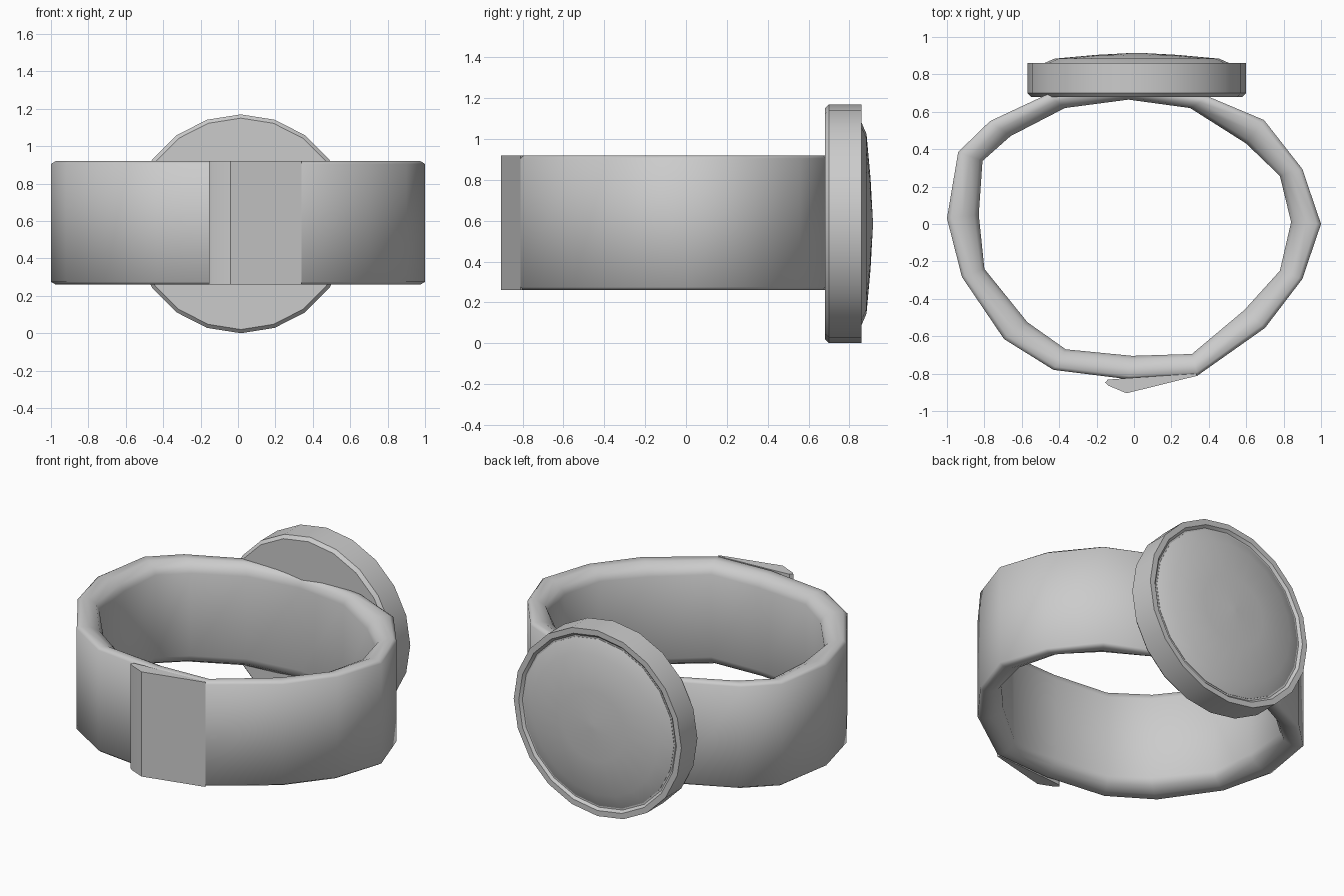
import bpy
from math import sin, cos, pi, radians

if "Cube" in bpy.data.objects:
    bpy.data.objects.remove(bpy.data.objects["Cube"])


def make(name, verts, faces, angle):
    mesh = bpy.data.meshes.new(name)
    mesh.from_pydata(verts, [], faces)
    ob = bpy.data.objects.new(name, mesh)
    bpy.context.collection.objects.link(ob)
    bpy.ops.object.select_all(action='DESELECT')
    ob.select_set(True)
    bpy.context.view_layer.objects.active = ob
    bpy.ops.object.mode_set(mode='EDIT')
    bpy.ops.mesh.select_all(action='SELECT')
    bpy.ops.mesh.normals_make_consistent(inside=False)
    bpy.ops.object.mode_set(mode='OBJECT')
    bpy.ops.object.shade_smooth_by_angle(angle=radians(angle))
    return ob


Z0, Z1 = 0.26, 0.92

# Strap: outer and inner outline pairs, swept with a rounded cross-section
outline = [
    (1.0, 0, .84, .01), (.90, .294, .78, .257), (.695, .556, .60, .43),
    (.40, .68, .30, .62), (-.03, .73, -.03, .665), (-.46, .695, -.37, .62),
    (-.77, .55, -.66, .47), (-.94, .385, -.81, .337), (-1.0, .03, -.83, .05),
    (-.92, -.283, -.80, -.24), (-.695, -.615, -.57, -.525),
    (-.43, -.78, -.365, -.67), (-.03, -.83, -.01, -.705),
    (.34, -.81, .31, -.695), (.70, -.556, .59, -.46), (.90, -.294, .78, -.25)]
# (fraction from outer to inner, drop from the rim)
half = [(0, .015), (.15, 0), (.5, .005), (.85, .03), (1, .07)]
section = [(t, Z1 - d) for t, d in half] + [(t, Z0 + d) for t, d in reversed(half)]
n, m = len(outline), len(section)
verts = [(ox + (ix - ox) * t, oy + (iy - oy) * t, z)
         for ox, oy, ix, iy in outline for t, z in section]
faces = [(i * m + j, i * m + (j + 1) % m,
          (i + 1) % n * m + (j + 1) % m, (i + 1) % n * m + j)
         for i in range(n) for j in range(m)]
make("strap", verts, faces, 60)

# Overlapping strap end at the front
flap = [(.34, -.811), (-.04, -.905), (-.135, -.865), (-.155, -.848),
        (-.14, -.832), (-.05, -.825), (.33, -.80)]
k = len(flap)
verts = [(x, y, z) for z in (Z0, Z1) for x, y in flap]
faces = [tuple(range(k)), tuple(range(k, 2 * k))]
faces += [(i, (i + 1) % k, k + (i + 1) % k, k + i) for i in range(k)]
make("strap_end", verts, faces, 25)


def lathe(name, profile, cx, cz, sides, angle):
    """Spin (radius, y) points around the y axis; both ends are capped."""
    verts = [(cx + r * sin(2 * pi * i / sides), y, cz + r * cos(2 * pi * i / sides))
             for r, y in profile for i in range(sides)]
    faces = [(a * sides + i, a * sides + (i + 1) % sides,
              (a + 1) * sides + (i + 1) % sides, (a + 1) * sides + i)
             for a in range(len(profile) - 1) for i in range(sides)]
    faces.append(tuple(range(sides)))
    faces.append(tuple(range(len(verts) - sides, len(verts))))
    return make(name, verts, faces, angle)


# Watch case with bevelled back and rim
lathe("watch_case", [(.565, .68), (.585, .70), (.585, .86), (.55, .86), (.535, .845)],
      .015, .585, 20, 30)
# Domed glass
lathe("watch_glass", [(.525, .83), (.525, .847), (.44, .884), (.22, .904), (.02, .915)],
      .015, .585, 20, 30)
